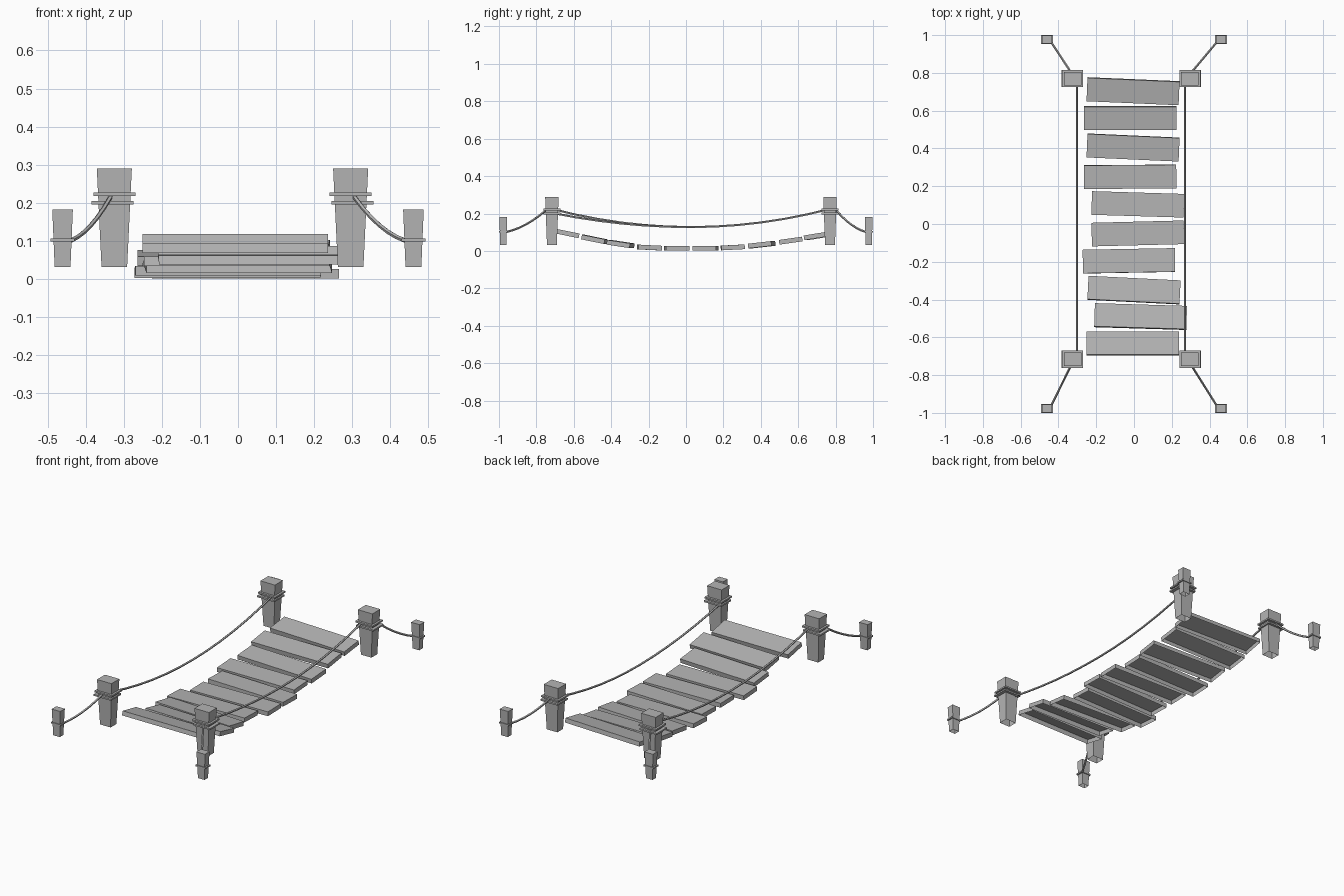
import bpy, bmesh
from mathutils import Matrix, Vector

cube = bpy.data.objects.get("Cube")
if cube:
    bpy.data.objects.remove(cube, do_unlink=True)

grey = bpy.data.materials.new("plain grey")
grey.use_nodes = True
GREY = (0.46, 0.46, 0.46, 1)
grey.diffuse_color = GREY
grey.node_tree.nodes["Principled BSDF"].inputs["Base Color"].default_value = GREY


def finish(name, bm):
    mesh = bpy.data.meshes.new(name)
    bm.to_mesh(mesh)
    bm.free()
    mesh.materials.append(grey)
    obj = bpy.data.objects.new(name, mesh)
    bpy.context.collection.objects.link(obj)
    return obj


def box(name, loc, size, taper=1.0, turn=0.0, tilt=0.0, open_bottom=False):
    """Box centred on loc; taper shrinks the foot."""
    bm = bmesh.new()
    bmesh.ops.create_cube(bm, size=1)
    for v in bm.verts:
        k = taper if v.co.z < 0 else 1
        v.co = Vector((v.co.x * size[0] * k, v.co.y * size[1] * k, v.co.z * size[2]))
    if open_bottom:
        base = [f for f in bm.faces if f.normal.z < -0.9 or f.calc_center_median().z < -size[2] * 0.49]
        bmesh.ops.delete(bm, geom=base, context='FACES_ONLY')
    m = Matrix.Translation(loc) @ Matrix.Rotation(turn, 4, 'Z') @ Matrix.Rotation(tilt, 4, 'X')
    bm.transform(m)
    return finish(name, bm)


def rope(name, points, radius=0.006, sides=5):
    """Sweep a small polygon along a path and cap the ends."""
    bm = bmesh.new()
    rings = []
    for i, p in enumerate(points):
        d = points[min(i + 1, len(points) - 1)] - points[max(i - 1, 0)]
        side = d.cross(Vector((0, 0, 1))).normalized()
        up = side.cross(d).normalized()
        ring = []
        for s in range(sides):
            r = Matrix.Rotation(s * 6.28319 / sides, 3, d.normalized())
            ring.append(bm.verts.new(p + r @ (up * radius)))
        rings.append(ring)
    for a, b in zip(rings, rings[1:]):
        for s in range(sides):
            t = (s + 1) % sides
            bm.faces.new((a[s], a[t], b[t], b[s]))
    bm.faces.new(rings[0])
    bm.faces.new(rings[-1])
    bmesh.ops.recalc_face_normals(bm, faces=bm.faces)
    return finish(name, bm)


# Planks: x, y, z, turn, tilt
planks = [
    (-0.007, -0.633, 0.093, 0.0, -0.2),
    (0.035, -0.49, 0.062, -0.03, -0.2),
    (0.0, -0.35, 0.037, -0.05, -0.15),
    (-0.027, -0.195, 0.018, 0.018, -0.05),
    (0.02, -0.05, 0.0135, 0.025, 0.0),
    (0.02, 0.104, 0.0135, -0.03, 0.0),
    (-0.02, 0.25, 0.019, 0.008, 0.05),
    (-0.005, 0.405, 0.033, -0.045, 0.11),
    (-0.02, 0.56, 0.055, 0.0, 0.14),
    (-0.005, 0.703, 0.08, -0.043, 0.16),
]
for i, (x, y, z, turn, tilt) in enumerate(planks):
    box(f"plank_{i + 1}", (x, y, z), (0.488, 0.125, 0.025), turn=turn, tilt=tilt, open_bottom=True)

# Posts, anchor stakes, rope wraps and guy ropes
FRONT, BACK = -0.717, 0.77
for side, sx, post_x in (("left", 1, 0.296), ("right", -1, -0.325)):
    for end, sy, post_y in (("front", -1, FRONT), ("back", 1, BACK)):
        tag = f"{end}_{side}"
        box(f"post_{tag}", (post_x, post_y, 0.16), (0.092, 0.072, 0.259), taper=0.73, open_bottom=True)
        for n, (dz, dx) in enumerate(((0.222, 0.0), (0.2, 0.005))):
            box(f"post_wrap_{tag}_{n + 1}", (post_x + sx * dx, post_y, dz), (0.11, 0.092, 0.009))
        stake = Vector((sx * 0.461, sy * 0.977, 0.106))
        box(f"stake_{tag}", (stake.x, stake.y, 0.106), (0.054, 0.042, 0.151), taper=0.77, open_bottom=True)
        box(f"stake_wrap_{tag}", (stake.x, stake.y, 0.102), (0.063, 0.046, 0.008))
        start = Vector((post_x + sx * 0.01, post_y + sy * 0.035, 0.215))
        stop = Vector((sx * 0.44, sy * 0.965, 0.1))
        path = []
        for i in range(7):
            t = i / 6
            p = start.lerp(stop, t)
            p.z -= 0.07 * t * (1 - t)
            path.append(p)
        rope(f"guy_rope_{tag}", path)

    # Sagging hand rope between the posts
    rope_x = 0.27 if sx > 0 else -0.302
    path = []
    for i in range(13):
        t = i / 12
        end_z = 0.203 if sx > 0 and t < 0.5 else 0.224
        path.append(Vector((rope_x, FRONT + (BACK - FRONT) * t, 0.127 + (end_z - 0.127) * (2 * t - 1) ** 2)))
    rope(f"hand_rope_{side}", path)
